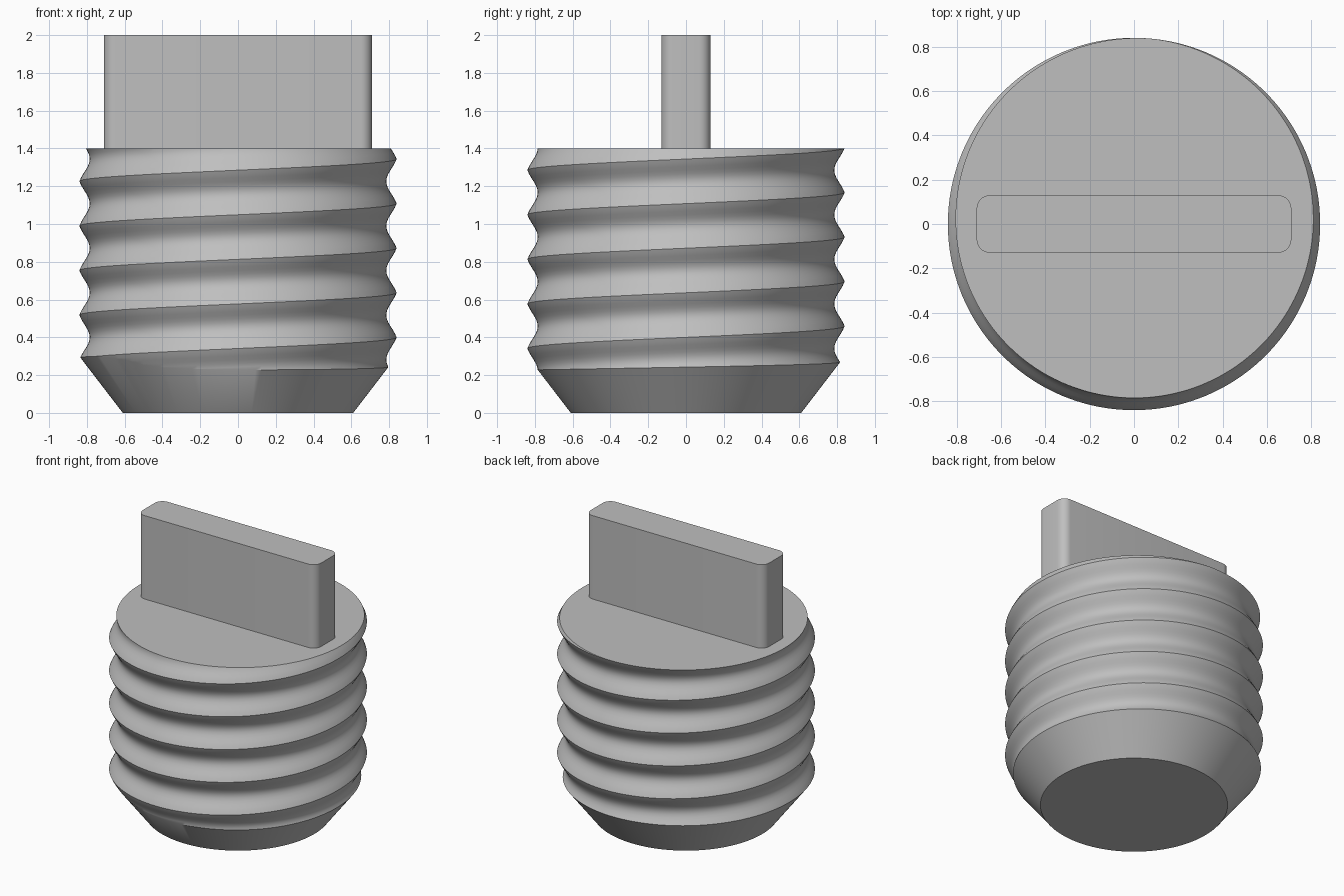
import bpy, bmesh, math

cube = bpy.data.objects.get("Cube")
if cube:
    bpy.data.objects.remove(cube, do_unlink=True)

PITCH = 0.236
CREST, ROOT = 0.84, 0.785
TOP = 1.4
TIP_R, TIP_SLOPE = 0.61, 0.767
COLS, STEPS, TURNS = 160, 12, 7

grey = bpy.data.materials.new("plain grey")
grey.use_nodes = True
colour = (0.52, 0.52, 0.52, 1)
grey.diffuse_color = colour
grey.node_tree.nodes["Principled BSDF"].inputs["Base Color"].default_value = colour


def crest_height(angle):
    """Height of the lowest crest; angle runs counter-clockwise from the front."""
    return 0.105 + PITCH * angle / math.tau


def thread_radius(angle, z):
    t = ((z - crest_height(angle)) / PITCH) % 1.0
    t = 2 * min(t, 1 - t)
    wave = 0.5 + 0.5 * math.cos(math.pi * t)
    return ROOT + (CREST - ROOT) * (0.6 * wave + 0.4 * (1 - t) ** 2)


def cone_radius(z):
    return TIP_R + TIP_SLOPE * z


def chamfer_height(angle):
    """Where the conical tip meets the thread."""
    low, high = 0.2, 0.33
    for _ in range(30):
        mid = (low + high) / 2
        if thread_radius(angle, mid) > cone_radius(mid):
            low = mid
        else:
            high = mid
    return low


def finish(bm, name):
    bmesh.ops.recalc_face_normals(bm, faces=bm.faces)
    mesh = bpy.data.meshes.new(name)
    bm.to_mesh(mesh)
    bm.free()
    mesh.materials.append(grey)
    obj = bpy.data.objects.new(name, mesh)
    bpy.context.collection.objects.link(obj)
    bpy.ops.object.select_all(action='DESELECT')
    obj.select_set(True)
    bpy.context.view_layer.objects.active = obj
    bpy.ops.object.shade_smooth_by_angle(angle=math.radians(30))
    return obj


# Threaded body: rows follow the helix, clamped to the flat top and the conical tip
bm = bmesh.new()
columns = []
for c in range(COLS + 1):
    angle = math.tau * c / COLS
    start = chamfer_height(angle)
    points = [(TIP_R, 0.0)]
    for row in range(-STEPS, TURNS * STEPS):
        z = crest_height(angle) + PITCH * row / STEPS
        z = min(max(z, start), TOP)
        points.append((min(thread_radius(angle, z), cone_radius(z)), z))
    columns.append([bm.verts.new((r * math.sin(angle), -r * math.cos(angle), z))
                    for r, z in points])
for a, b in zip(columns, columns[1:]):
    for i in range(len(a) - 1):
        bm.faces.new((a[i], b[i], b[i + 1], a[i + 1]))
bmesh.ops.remove_doubles(bm, verts=bm.verts, dist=0.0002)
bmesh.ops.holes_fill(bm, edges=[e for e in bm.edges if e.is_boundary], sides=0)
finish(bm, "threaded_body")

# Grip: upright slab with rounded vertical corners
bm = bmesh.new()
bmesh.ops.create_cube(bm, size=1)
for v in bm.verts:
    v.co.x *= 1.42
    v.co.y *= 0.26
    v.co.z = 2.0 if v.co.z > 0 else TOP - 0.01
upright = [e for e in bm.edges
           if abs(e.verts[0].co.z - e.verts[1].co.z) > 0.1]
bmesh.ops.bevel(bm, geom=upright, offset=0.06, segments=8, profile=0.5,
                affect='EDGES')
finish(bm, "grip")
